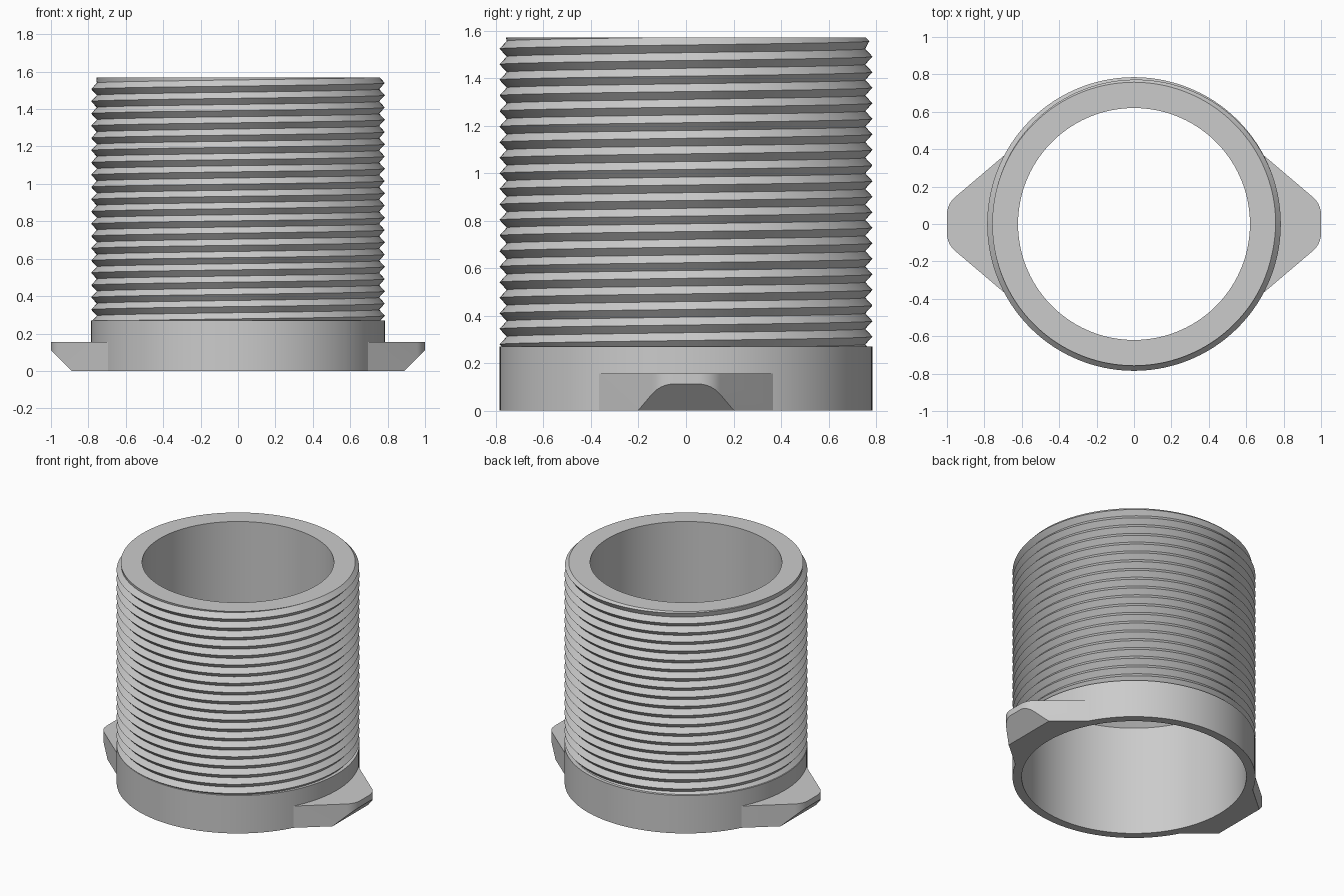
import bpy, bmesh, math
from math import sin, cos, pi, tau, radians

if "Cube" in bpy.data.objects:
    bpy.data.objects.remove(bpy.data.objects["Cube"], do_unlink=True)

SEGMENTS = 120
HEIGHT, COLLAR = 1.57, 0.27          # full height, top of plain collar
OUTER, ROOT = 0.785, 0.755           # thread crest and root radii
PITCH, CREST = 0.0655, 1.474         # a crest height at angle zero

grey = bpy.data.materials.new("plain grey")
grey.use_nodes = True
grey.diffuse_color = (0.6, 0.6, 0.6, 1)
grey.node_tree.nodes["Principled BSDF"].inputs["Base Color"].default_value = grey.diffuse_color


def finish(name, bm):
    bmesh.ops.remove_doubles(bm, verts=bm.verts, dist=0.0002)
    bmesh.ops.dissolve_degenerate(bm, edges=bm.edges, dist=0.0002)
    bmesh.ops.recalc_face_normals(bm, faces=bm.faces)
    mesh = bpy.data.meshes.new(name)
    bm.to_mesh(mesh)
    bm.free()
    mesh.materials.append(grey)
    obj = bpy.data.objects.new(name, mesh)
    bpy.context.collection.objects.link(obj)
    bpy.ops.object.select_all(action='DESELECT')
    obj.select_set(True)
    bpy.context.view_layer.objects.active = obj
    bpy.ops.object.shade_smooth_by_angle(angle=radians(25))
    return obj


def thread_radius(z, turn):
    """V-shaped thread, with a chamfer at the top rim."""
    phase = ((z - CREST) / PITCH - turn) % 1
    radius = ROOT + (OUTER - ROOT) * abs(1 - 2 * phase)
    return min(radius, ROOT + 0.003 + HEIGHT - z)


# Threaded sleeve: stepped bore, plain collar and helical thread in one skin
BORE = [(0.62, HEIGHT), (0.62, 0.89), (0.726, 0.785), (0.726, 0),
        (OUTER, 0), (OUTER, COLLAR)]
first = math.floor((COLLAR - CREST) / PITCH) * 2 - 4
last = math.ceil((HEIGHT - CREST) / PITCH) * 2 + 2
bm = bmesh.new()
columns = []
for i in range(SEGMENTS + 1):
    turn = i / SEGMENTS
    section = list(BORE)
    for j in range(first, last + 1):
        z = min(max(CREST + (j / 2 + turn) * PITCH, COLLAR), HEIGHT)
        section.append((thread_radius(z, turn), z))
    columns.append([bm.verts.new((r * cos(tau * turn), r * sin(tau * turn), z))
                    for r, z in section])
for a, b in zip(columns, columns[1:]):
    for k in range(len(a)):
        m = (k + 1) % len(a)
        bm.faces.new((a[k], b[k], b[m], a[m]))
finish("threaded_sleeve", bm)


# Side lugs: rounded tapering tabs with a sloped underside at the tip
def lug(name, side):
    half = [(0.877 + 0.123 * cos(t), 0.05 + 0.123 * sin(t))
            for t in (radians(49.6) * k / 8 for k in range(9))]
    half.append((0.69, 0.37))
    inner = [(0.76 * cos(t), 0.76 * sin(t))
             for t in (radians(27 - 54 * k / 16) for k in range(17))]
    outline = half + inner + [(x, -y) for x, y in reversed(half)]
    bm = bmesh.new()
    base = bm.faces.new([bm.verts.new((side * x, y, 0)) for x, y in outline])
    top = bmesh.ops.extrude_face_region(bm, geom=[base])["geom"]
    bmesh.ops.translate(bm, vec=(0, 0, 0.155),
                        verts=[v for v in top if isinstance(v, bmesh.types.BMVert)])
    bmesh.ops.bisect_plane(bm, geom=bm.verts[:] + bm.edges[:] + bm.faces[:],
                           plane_co=(side * 0.888, 0, 0),
                           plane_no=(side, 0, -1), clear_outer=True)
    bmesh.ops.holes_fill(bm, edges=[e for e in bm.edges if e.is_boundary])
    finish(name, bm)


lug("left_lug", 1)
lug("right_lug", -1)
